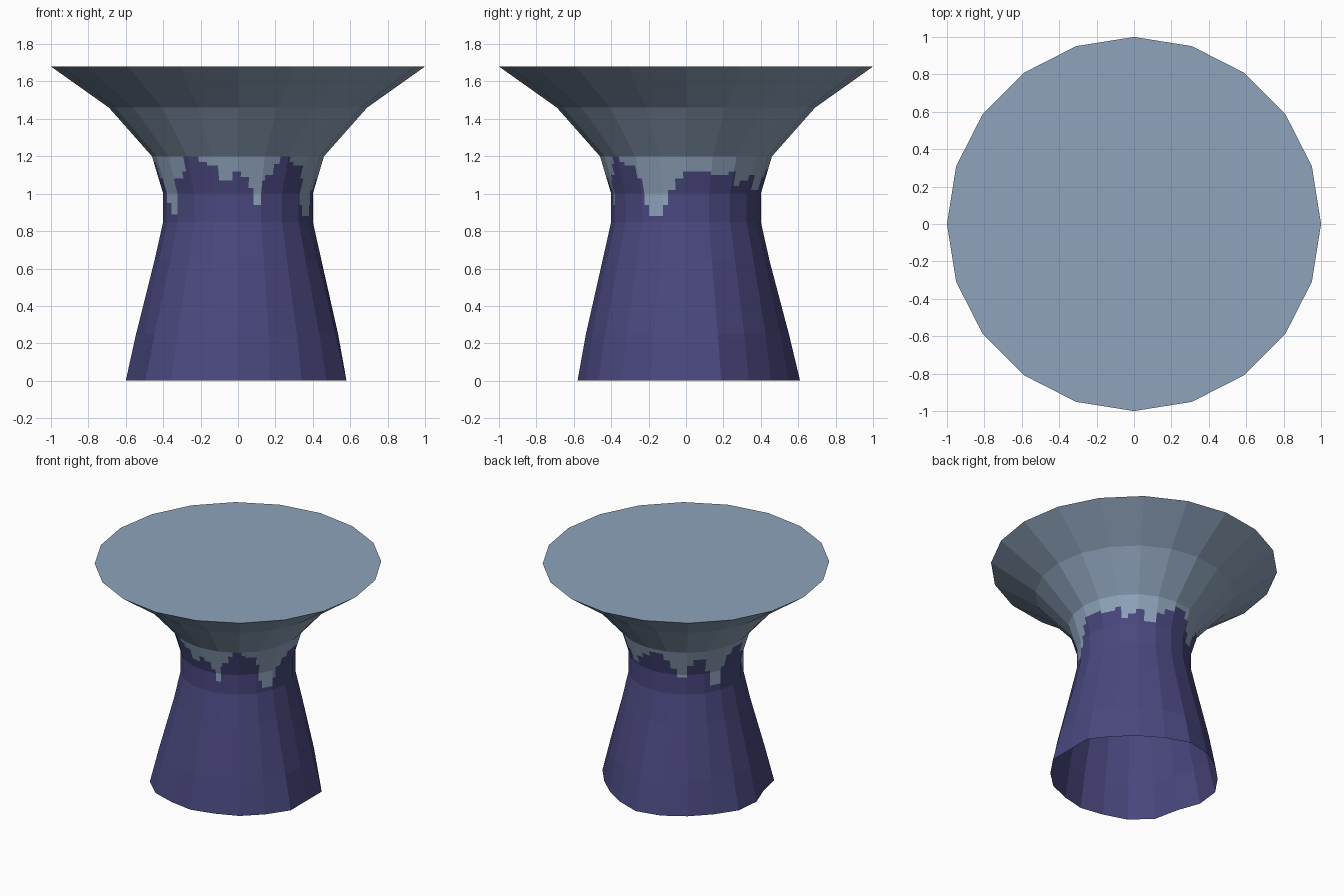
import bpy, bmesh, math

if "Cube" in bpy.data.objects:
    bpy.data.objects.remove(bpy.data.objects["Cube"])

def material(name, col):
    m = bpy.data.materials.new(name)
    m.diffuse_color = (*col, 1)
    m.use_nodes = True
    m.node_tree.nodes["Principled BSDF"].inputs["Base Color"].default_value = m.diffuse_color
    return m

GREY = material("blue_grey", (0.275, 0.371, 0.503))
PURPLE = material("deep_purple", (0.068, 0.064, 0.212))
SIDES, SPLIT = 20, 9          # 20 flat sides, neck sides split in 2 degree columns

def ring_point(r, z, k):
    """Point on a 20 sided ring; k may be fractional and then lies on the chord."""
    i = math.floor(k)
    f = k - i
    rad = (lambda j: r[j % SIDES]) if isinstance(r, list) else (lambda j: r)
    a, b = (2 * math.pi * j / SIDES for j in (i, i + 1))
    x = rad(i) * math.cos(a) * (1 - f) + rad(i + 1) * math.cos(b) * f
    y = rad(i) * math.sin(a) * (1 - f) + rad(i + 1) * math.sin(b) * f
    return (x, y, z)

def finish(bm, name, mats):
    bmesh.ops.remove_doubles(bm, verts=bm.verts, dist=1e-5)
    me = bpy.data.meshes.new(name)
    bm.to_mesh(me)
    bm.free()
    for m in mats:
        me.materials.append(m)
    ob = bpy.data.objects.new(name, me)
    bpy.context.collection.objects.link(ob)
    return ob

def band(bm, low, high, k0, k1, mat=0):
    pts = [ring_point(*low, k0), ring_point(*low, k1),
           ring_point(*high, k1), ring_point(*high, k0)]
    bm.faces.new([bm.verts.new(p) for p in pts]).material_index = mat

def lathe(name, profile, mat, cap=False):
    bm = bmesh.new()
    for low, high in zip(profile, profile[1:]):
        for k in range(SIDES):
            band(bm, low, high, k, k + 1)
    if cap:
        bm.faces.new([bm.verts.new(ring_point(*profile[-1], k)) for k in range(SIDES)])
    return finish(bm, name, [mat])

# Open-bottomed pedestal, slightly uneven at the foot
foot = [.58, .61, .57, .56, .575, .61, .60, .585, .585, .61,
        .60, .565, .615, .61, .58, .58, .565, .58, .585, .61]
waist = [.54 + (r - .59) * .5 for r in foot]
lathe("pedestal", [(foot, 0), (waist, .25), (.447, .64), (.40, .85)], PURPLE)

# Flared bowl with a closed flat top
lathe("flared_top", [(.46, 1.2), (.69, 1.46), (1.0, 1.68)], GREY, cap=True)

# Neck: dripping edge given as (end angle in degrees, height of the edge)
drips = [(-154, .95), (-145, .89), (-134, 1.08), (-130, 1.12), (-118, 1.2), (-112, 1.17),
         (-105, 1.15), (-94, 1.07), (-89, 1.12), (-83, 1.09), (-79, 1.03), (-73, .94),
         (-70, 1.07), (-65, 1.10), (-60, 1.16), (-53, 1.2), (-48, 1.17), (-38, 1.15),
         (-35, 1.08), (-30, .94), (-19, .88), (-14, .94), (-8, 1.02), (-3, 1.08),
         (18, 1.12), (32, 1.10), (38, 1.12), (44, 1.04), (52, 1.07), (59, 1.10),
         (72, 1.02), (80, 1.09), (90, 1.13), (104, 1.17), (110, 1.12), (116, 1.05),
         (125, .98), (132, 1.08), (144, 1.13), (150, 1.02), (161, .90), (166, 1.03),
         (172, 1.12), (188, 1.17), (198, 1.08), (206, .95)]

def edge_height(deg):
    if deg > 206:
        deg -= 360
    return next(z for end, z in drips if deg <= end)

def neck_radius(z):
    return .40 if z <= 1.0 else .40 + .06 * (z - 1.0) / .2

bm = bmesh.new()
n = SIDES * SPLIT
for c in range(n):
    edge = edge_height((c + .5) * 360 / n)
    levels = sorted({.85, 1.0, 1.2, edge})
    for a, b in zip(levels, levels[1:]):
        band(bm, (neck_radius(a), a), (neck_radius(b), b), c / SPLIT, (c + 1) / SPLIT,
             0 if b <= edge else 1)
finish(bm, "dripping_neck", [PURPLE, GREY])
